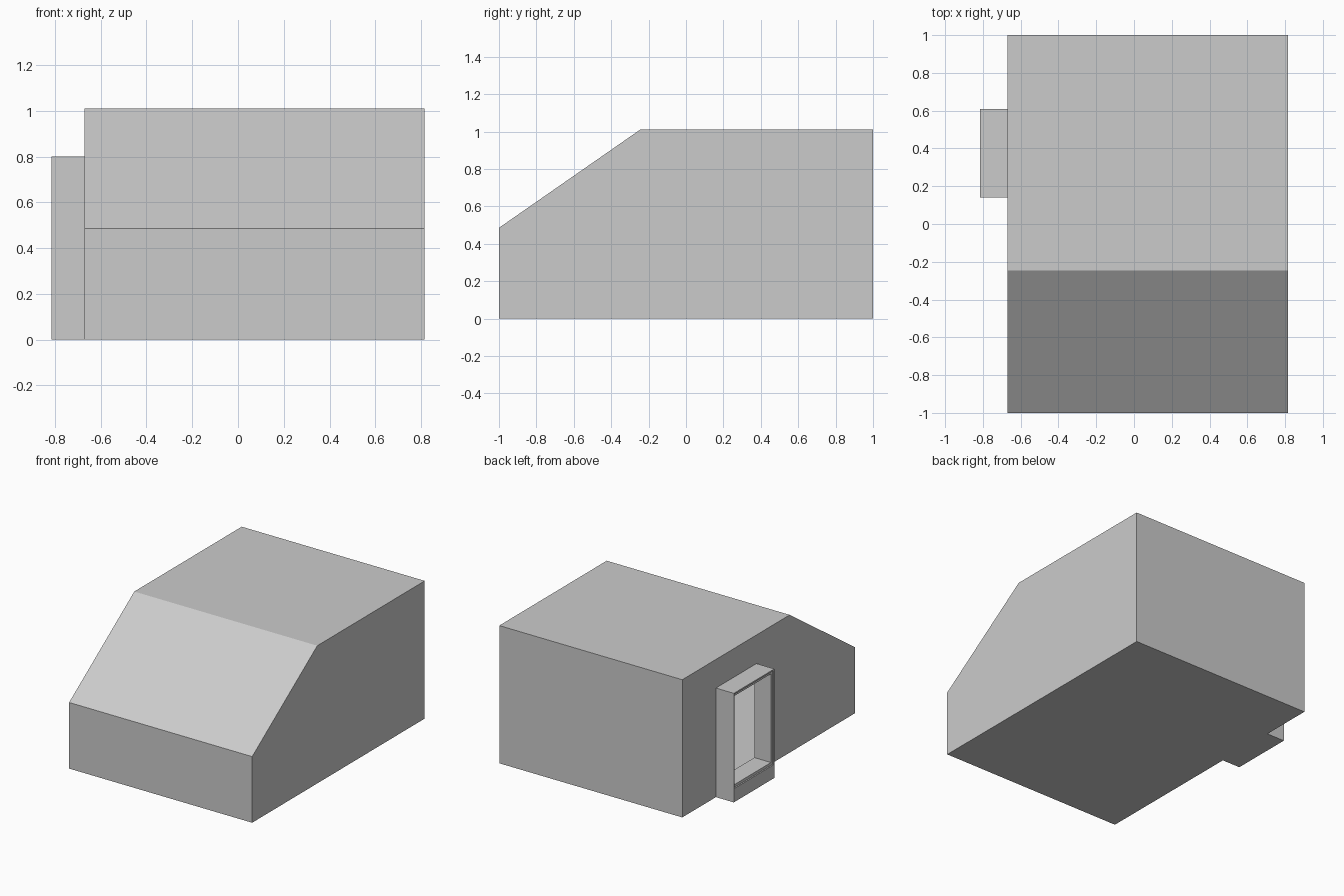
import bpy, bmesh

if "Cube" in bpy.data.objects:
    bpy.data.objects.remove(bpy.data.objects["Cube"])

X0, X1, XP = -0.67, 0.815, -0.815      # left wall, right wall, porch front
HOLE = (0.165, 0.585, 0.12, 0.77)      # doorway: y min, y max, z min, z max


def loop(x, y0, y1, z0, z1):
    return [(x, y0, z0), (x, y1, z0), (x, y1, z1), (x, y0, z1)]


def build(name, faces):
    bm = bmesh.new()
    for pts in faces:
        bm.faces.new([bm.verts.new(p) for p in pts])
    bmesh.ops.remove_doubles(bm, verts=bm.verts, dist=1e-4)
    bmesh.ops.recalc_face_normals(bm, faces=bm.faces)
    mesh = bpy.data.meshes.new(name)
    bm.to_mesh(mesh)
    bm.free()
    ob = bpy.data.objects.new(name, mesh)
    bpy.context.collection.objects.link(ob)
    return ob


def bridge(a, b):
    n = len(a)
    return [(a[i], a[(i + 1) % n], b[(i + 1) % n], b[i]) for i in range(n)]


# hollow body: extruded side profile with a sloping front roof
profile = [(-1, 0), (1, 0), (1, 1.01), (-0.245, 1.01), (-1, 0.485)]
left = [(X0, y, z) for y, z in profile]
right = [(X1, y, z) for y, z in profile]
faces = bridge(left, right) + [right]

# left wall, in convex pieces around the doorway
y0, y1, z0, z1 = HOLE
wall = [
    [(-1, 0), (y0, 0), (y0, z0), (y0, z1), (y0, 1.01), (-0.245, 1.01), (-1, 0.485)],
    [(y1, 0), (1, 0), (1, 1.01), (y1, 1.01), (y1, z1), (y1, z0)],
    [(y0, 0), (y1, 0), (y1, z0), (y0, z0)],
    [(y0, z1), (y1, z1), (y1, 1.01), (y0, 1.01)],
]
faces += [[(X0, y, z) for y, z in part] for part in wall]
build("house_body", faces)

# porch: outer box, thin rim, recessed frame and doorway tunnel
outer = (0.14, 0.61, 0, 0.80)
rim = (0.15, 0.60, 0.10, 0.79)
loops = [loop(X0, *outer), loop(XP, *outer), loop(XP, *rim),
         loop(XP + 0.01, *rim), loop(XP + 0.01, *HOLE), loop(X0, *HOLE)]
porch = []
for a, b in zip(loops, loops[1:]):
    porch += bridge(a, b)
build("porch", porch)
